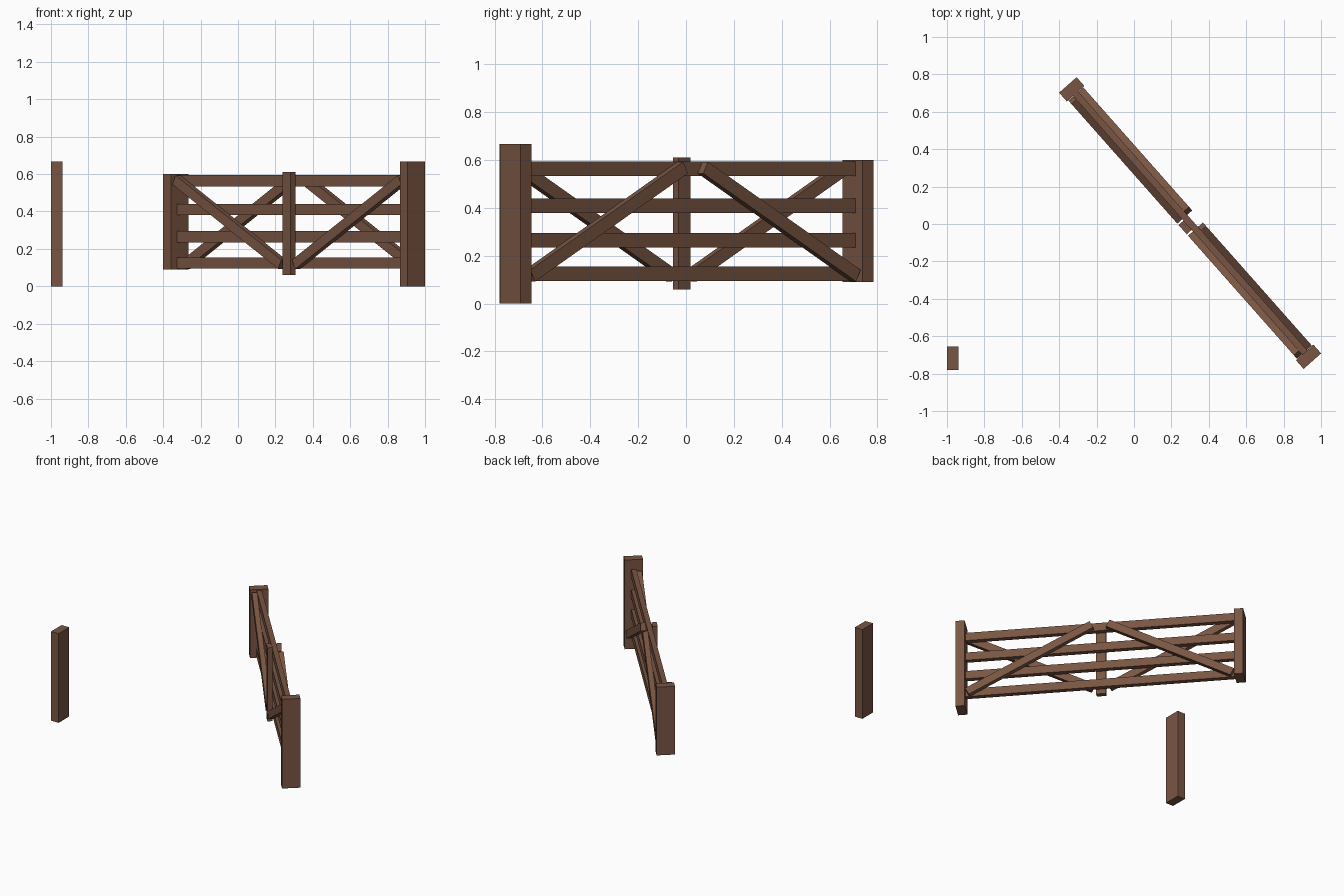
import bpy
import math
from mathutils import Matrix, Vector

if "Cube" in bpy.data.objects:
    bpy.data.objects.remove(bpy.data.objects["Cube"])

wood = bpy.data.materials.new("brown wood")
wood.diffuse_color = (0.191, 0.091, 0.055, 1)
wood.use_nodes = True
wood.node_tree.nodes["Principled BSDF"].inputs["Base Color"].default_value = wood.diffuse_color

# Gate frame: local x runs from hinge post to free end, local y is front to back
NEAR, FAR = Vector((0.933, -0.71, 0)), Vector((-0.333, 0.72, 0))
U = (FAR - NEAR).normalized()
V = Vector((U.y, -U.x, 0))            # points to the back face of the gate
GATE = Matrix.Translation((NEAR + FAR) / 2) @ Matrix((
    (U.x, V.x, 0, 0), (U.y, V.y, 0, 0), (0, 0, 1, 0), (0, 0, 0, 1)))
HALF = (FAR - NEAR).length / 2
POST_T, POST_W = 0.0625, 0.125        # post thickness and width
PLANK = 0.0355                        # plank thickness


def box(name, centre, size, frame=Matrix.Identity(4), tilt=0.0):
    bpy.ops.mesh.primitive_cube_add(size=1)
    ob = bpy.context.object
    ob.name = name
    m = (frame @ Matrix.Translation(centre) @ Matrix.Rotation(tilt, 4, 'Y')
         @ Matrix.Diagonal((*size, 1)))
    ob.data.transform(m)
    if m.determinant() < 0:           # keep normals outward
        ob.data.flip_normals()
    ob.data.materials.append(wood)
    return ob


# Ground posts
box("latch_post", (-0.969, -0.718, 0.3335), (POST_T, POST_W, 0.667))
box("hinge_post", (-HALF, 0, 0.3335), (POST_T, POST_W, 0.667), GATE)

# Uprights of the swinging gate
box("end_upright", (HALF, 0, 0.346), (POST_T, POST_W, 0.51), GATE)
box("middle_upright", (0, -PLANK, 0.335), (0.066, PLANK, 0.55), GATE)

# Horizontal rails between the posts
for i, z in enumerate((0.125, 0.265, 0.41, 0.564)):
    box(f"rail_{i + 1}", (0, 0, z), (2 * HALF - POST_T, PLANK, 0.06), GATE)

# Diagonal braces: a V on the front, an inverted V on the back
for face, y in (("front", -PLANK), ("back", PLANK)):
    for end, side in (("hinge", -1), ("free", 1)):
        rise = side if face == "front" else -side
        box(f"{face}_brace_{end}", (side * 0.4825, y, 0.343),
            (0.965, PLANK, 0.055), GATE, tilt=-rise * math.radians(27.9))
